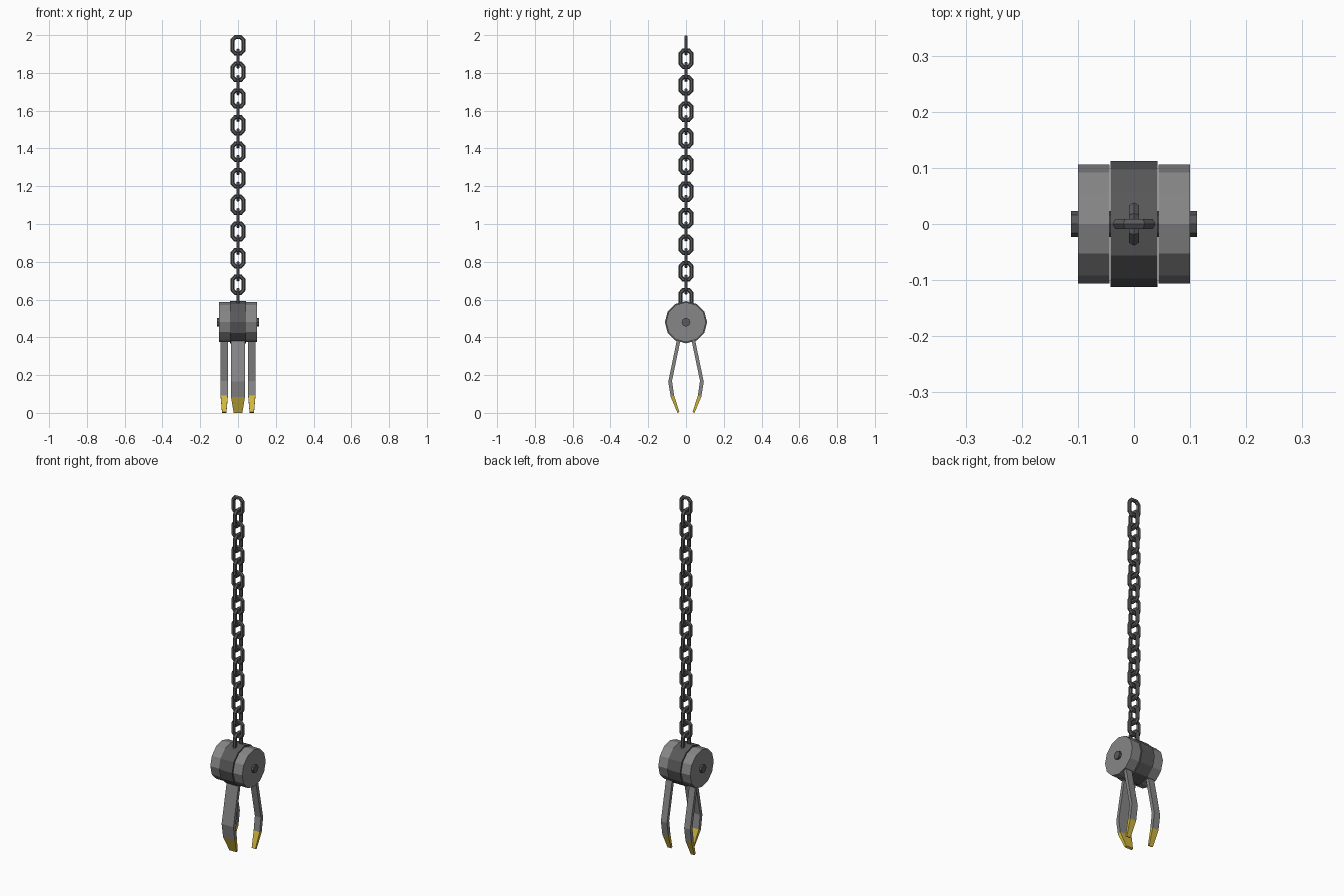
import bpy, bmesh, math
from mathutils import Vector

if "Cube" in bpy.data.objects:
    bpy.data.objects.remove(bpy.data.objects["Cube"])


def material(name, color):
    m = bpy.data.materials.new(name)
    m.diffuse_color = color
    m.use_nodes = True
    m.node_tree.nodes["Principled BSDF"].inputs["Base Color"].default_value = m.diffuse_color
    return m


dark = material("dark_metal", (0.1, 0.1, 0.1, 1))
steel = material("grey_metal", (0.24, 0.24, 0.24, 1))
yellow = material("yellow_paint", (0.65, 0.48, 0.05, 1))


def finish(name, bm, *mats):
    bmesh.ops.recalc_face_normals(bm, faces=bm.faces)
    me = bpy.data.meshes.new(name)
    bm.to_mesh(me)
    bm.free()
    for m in mats:
        me.materials.append(m)
    ob = bpy.data.objects.new(name, me)
    bpy.context.collection.objects.link(ob)
    return ob


def skin(bm, rings, closed=False, tip_from=None):
    """Bridge rings of vertices; cap the ends when the strip is open."""
    n, k = len(rings), len(rings[0])
    for i in range(n if closed else n - 1):
        a, b = rings[i], rings[(i + 1) % n]
        for j in range(k):
            f = bm.faces.new((a[j], a[(j + 1) % k], b[(j + 1) % k], b[j]))
            f.material_index = int(tip_from is not None and i >= tip_from)
    if not closed:
        bm.faces.new(rings[0])
        f = bm.faces.new(rings[-1])
        f.material_index = int(tip_from is not None)


# chain link: eight-cornered loop with a six-sided section
LINK = [(0.028, -0.028), (0.028, 0.028), (0.014, 0.0435), (-0.014, 0.0435),
        (-0.028, 0.028), (-0.028, -0.028), (-0.014, -0.0435), (0.014, -0.0435)]


def link_mesh(r=0.0105):
    bm = bmesh.new()
    pts = [Vector(p) for p in LINK]
    rings = []
    for i, p in enumerate(pts):
        d0 = (p - pts[i - 1]).normalized()
        d1 = (pts[(i + 1) % 8] - p).normalized()
        t = (d0 + d1).normalized()
        out = Vector((t.y, -t.x)) / t.dot(d1)      # mitred outward direction
        ring = []
        for j in range(6):
            a = math.tau * j / 6
            q = p + out * (r * math.cos(a))
            ring.append(bm.verts.new((q.x, r * math.sin(a), q.y)))
        rings.append(ring)
    skin(bm, rings, closed=True)
    return bm


first = finish("chain_link", link_mesh(), dark)
for i in range(20):
    ob = first if i == 0 else first.copy()
    if i:
        bpy.context.collection.objects.link(ob)
    ob.location.z = 1.946 - i * 0.0704
    ob.rotation_euler.z = math.pi / 2 * (i % 2)


# drums and pin, all along x
def drum(name, x0, x1, r, sides, mat):
    bm = bmesh.new()
    rings = [[bm.verts.new((x, r * math.cos(math.tau * j / sides),
                            0.48 + r * math.sin(math.tau * j / sides)))
              for j in range(sides)] for x in (x0, x1)]
    skin(bm, rings)
    return finish(name, bm, mat)


drum("centre_drum", -0.0415, 0.0415, 0.112, 12, dark)
drum("left_drum", -0.1, -0.0435, 0.106, 12, steel)
drum("right_drum", 0.0435, 0.1, 0.106, 12, steel)
drum("pin", -0.112, 0.112, 0.023, 8, dark)

# claw stations: outer (y, z), inner (y, z), width factor
CLAW = [((0.041, 0.42), (0.022, 0.42), 1.0),
        ((0.094, 0.165), (0.074, 0.17), 1.0),
        ((0.081, 0.085), (0.063, 0.092), 1.0),
        ((0.045, 0.0), (0.035, 0.005), 0.62)]


def claw(name, x, half, side):
    bm = bmesh.new()
    rings = []
    for o, n, w in CLAW:
        h = half * w
        rings.append([bm.verts.new((x + sx * h, side * y, z)) for sx, (y, z) in
                      ((-1, o), (1, o), (1, n), (-1, n))])
    skin(bm, rings, tip_from=2)
    return finish(name, bm, steel, yellow)


claw("front_claw", 0, 0.037, -1)
claw("back_left_claw", -0.073, 0.019, 1)
claw("back_right_claw", 0.073, 0.019, 1)
